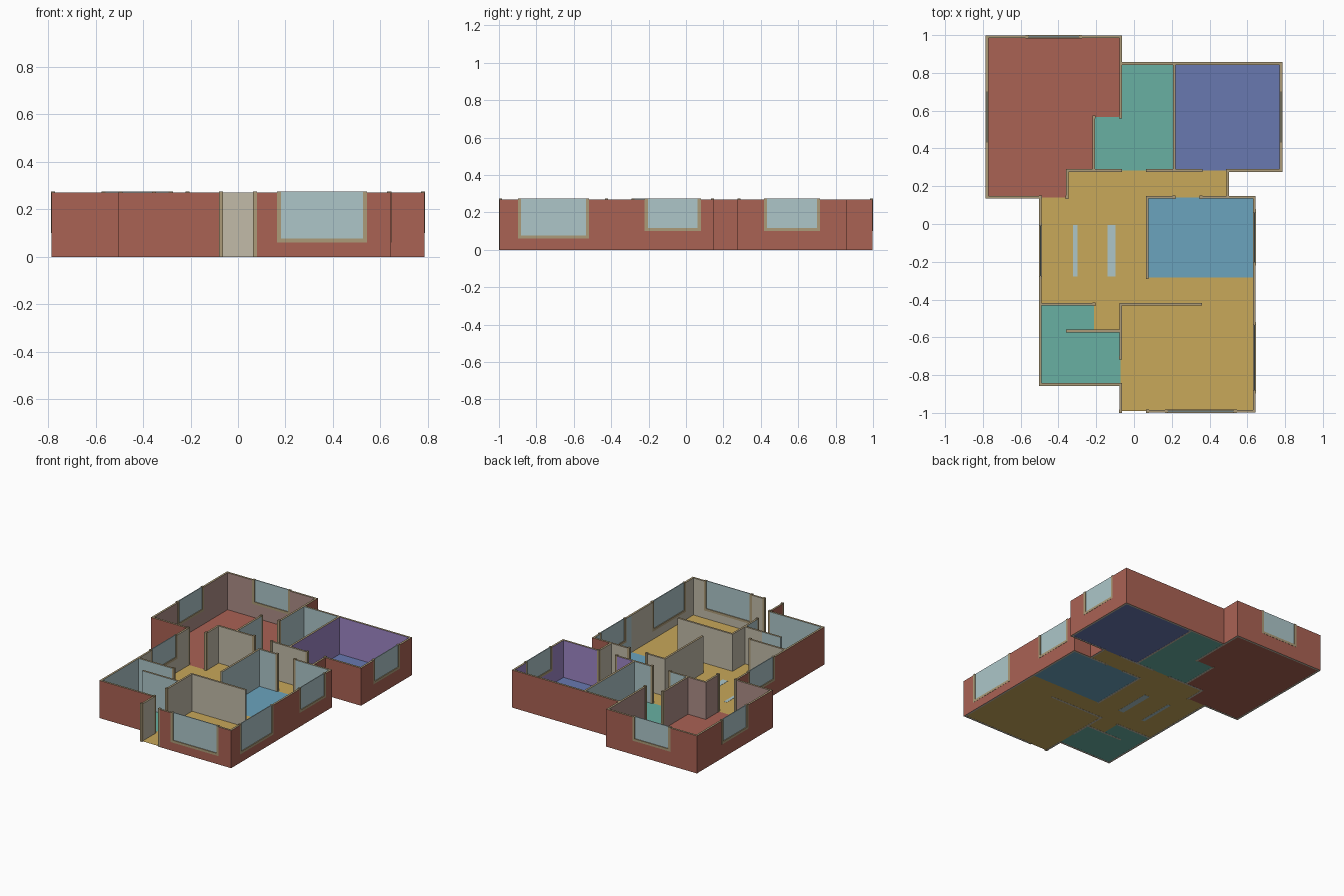
import bpy, bmesh

if "Cube" in bpy.data.objects:
    bpy.data.objects.remove(bpy.data.objects["Cube"])

U, T = 0.1416, 0.0072            # plan grid step, half wall thickness
WALL_H, TRIM_H = 0.27, 0.275

# room plan, back row first: M main bedroom, P second bedroom, B bath, K kitchen, L living
PLAN = ["MMMMM......",
        "MMMMMBBPPPP",
        "MMMMMBBPPPP",
        "MMMMBBBPPPP",
        "MMMMBBBPPPP",
        "MMMLLLLLL..",
        "..LLLLKKKK.",
        "..LLLLKKKK.",
        "..LLLLKKKK.",
        "..LLLLLLLL.",
        "..BBLLLLLL.",
        "..BBBLLLLL.",
        "..BBBLLLLL.",
        ".....LLLLL."][::-1]


def gx(k):
    return (k - 5.5) * U


def gy(k):
    return (k - 7) * U


def room(cx, cy):
    cx, cy = int(cx // 1), int(cy // 1)
    return PLAN[cy][cx] if 0 <= cx < 11 and 0 <= cy < 14 else "."


# ---- materials
MATS = {}


def material(name, rgb):
    lin = [((c / 255 + 0.055) / 1.055) ** 2.4 for c in rgb]
    m = bpy.data.materials.new(name)
    m.diffuse_color = (*lin, 1)
    m.use_nodes = True
    m.node_tree.nodes["Principled BSDF"].inputs["Base Color"].default_value = m.diffuse_color
    MATS[name] = m


material("brick red", (170, 98, 84))
material("beige wall", (194, 187, 169))
material("pink wall", (174, 142, 136))
material("pale blue", (173, 198, 201))
material("purple wall", (157, 134, 197))
material("tan trim", (172, 155, 120))
material("yellow floor", (200, 168, 90))
material("teal floor", (104, 176, 162))
material("blue floor", (107, 164, 190))
material("indigo floor", (104, 121, 176))
NAMES = list(MATS)

WALL_COL = {".": "brick red", "M": "pink wall", "P": "purple wall",
            "B": "pale blue", "K": "pale blue", "L": "beige wall"}
FLOOR_COL = {"M": "brick red", "P": "indigo floor", "B": "teal floor",
             "K": "blue floor", "L": "yellow floor"}
ROOM_NAME = {"M": "main_bedroom", "P": "second_bedroom", "B": "bathroom",
             "K": "kitchen", "L": "living_room"}


# ---- mesh helpers
def add_box(bm, lo, hi, cols):
    """Box with one colour, or a dict of face key -> colour (missing keys are left open)."""
    keys = {"-x": (0, 4, 6, 2), "+x": (1, 3, 7, 5), "-y": (0, 1, 5, 4),
            "+y": (2, 6, 7, 3), "-z": (0, 2, 3, 1), "+z": (4, 5, 7, 6)}
    if isinstance(cols, str):
        cols = {k: cols for k in keys}
    v = [bm.verts.new((hi[0] if i & 1 else lo[0], hi[1] if i & 2 else lo[1],
                       hi[2] if i & 4 else lo[2])) for i in range(8)]
    for k, col in cols.items():
        bm.faces.new([v[i] for i in keys[k]]).material_index = NAMES.index(col)
    for w in v:
        if not w.link_faces:
            bm.verts.remove(w)


def finish(bm, name):
    me = bpy.data.meshes.new(name)
    bmesh.ops.remove_doubles(bm, verts=bm.verts, dist=1e-6)
    bm.to_mesh(me)
    bm.free()
    used = sorted({p.material_index for p in me.polygons})
    for i in used:
        me.materials.append(MATS[NAMES[i]])
    idx = [used.index(p.material_index) for p in me.polygons] if len(used) else []
    for p, i in zip(me.polygons, idx):
        p.material_index = i
    bpy.context.collection.objects.link(bpy.data.objects.new(name, me))


def span(axis, line, a, b, half):
    """Footprint of a strip running along axis from a to b."""
    if axis == "y":
        c = gx(line)
        return (c - half, a), (c + half, b)
    c = gy(line)
    return (a, c - half), (b, c + half)


# ---- walls: axis, grid line, start, end, windows (centre, is_large)
WALLS = [("y", 0, 8, 14, [(11, 0)]), ("y", 2, 1, 8, [(6, 0)]), ("y", 3, 8, 9, []),
         ("y", 4, 9, 11, []), ("y", 5, 0, 1, []), ("y", 5, 2, 4, []),
         ("y", 5, 11, 14, []), ("y", 6, 5, 8, []), ("y", 7, 9, 13, []),
         ("y", 9, 8, 9, []), ("y", 10, 0, 8, [(2, 1), (6.5, 0)]),
         ("y", 11, 9, 13, [(11, 0)]),
         ("x", 14, 0, 5, [(2.5, 0)]), ("x", 13, 5, 11, []), ("x", 9, 3, 5, []),
         ("x", 9, 6, 8, []), ("x", 9, 9, 11, []), ("x", 8, 0, 2, []),
         ("x", 8, 6, 7, []), ("x", 8, 8, 10, []), ("x", 4, 2, 4, []),
         ("x", 4, 5, 8, []), ("x", 3, 3, 5, []), ("x", 1, 2, 5, []),
         ("x", 0, 6, 10, [(8, 1)])]


def build_wall(axis, line, a, b, windows):
    pos = gy if axis == "y" else gx
    other = "x" if axis == "y" else "y"

    def side(along, s):
        return room(line + s, along) if axis == "y" else room(along, line + s)

    holes = [(c - w / U, c + w / U, z) for c, w, z in
             [(c, 0.19, 0.06) if big else (c, 0.15, 0.10) for c, big in windows]]
    cuts = sorted(set(list(range(a, b + 1)) + [e for h in holes for e in h[:2]]))
    bm = bmesh.new()
    for p, q in zip(cuts, cuts[1:]):
        mid = (p + q) / 2
        top = min([z for l, r, z in holes if l < mid < r], default=WALL_H)
        cols = {"-" + other: WALL_COL[side(mid, -0.5)],
                "+" + other: WALL_COL[side(mid, 0.5)],
                "+z": "tan trim", "-z": "beige wall"}
        lo, hi = pos(p), pos(q)
        # cap the wall ends in the colour of the room they face
        for end, sgn in ((p == a, -1), (q == b, 1)):
            if end:
                k = (a if sgn < 0 else b) + 0.5 * sgn
                r0, r1 = side(k, -0.5), side(k, 0.5)
                cols[("-" if sgn < 0 else "+") + axis] = WALL_COL[r0]
                if r0 == r1:
                    lo, hi = (lo - T, hi) if sgn < 0 else (lo, hi + T)
        l, h = span(axis, line, lo, hi, T)
        add_box(bm, (*l, 0), (*h, top), cols)
    finish(bm, f"wall_{axis}{line}_{a}")

    # window frames (two posts and a sill) and glass
    for l, r, z in holes:
        bm = bmesh.new()
        w0, w1, fw = pos(l), pos(r), 0.017
        for s, e, z1 in ((w0, w0 + fw, TRIM_H), (w1 - fw, w1, TRIM_H),
                         (w0 + fw, w1 - fw, z + fw)):
            lo, hi = span(axis, line, s, e, 0.0085)
            add_box(bm, (*lo, z), (*hi, z1), "tan trim")
        finish(bm, f"window_frame_{axis}{line}_{int(l)}")
        bm = bmesh.new()
        lo, hi = span(axis, line, w0 + fw, w1 - fw, 0.003)
        add_box(bm, (*lo, z + fw), (*hi, TRIM_H), "pale blue")
        finish(bm, f"window_glass_{axis}{line}_{int(l)}")


for w in WALLS:
    build_wall(*w)

# ---- door jambs
bm = bmesh.new()
for i, j in [(2, 8), (3, 8), (4, 11), (5, 11), (5, 9), (6, 9), (8, 9), (9, 9),
             (7, 8), (8, 8), (4, 4), (5, 2), (5, 1), (5, 0), (6, 0)]:
    add_box(bm, (gx(i) - 0.0085, gy(j) - 0.0085, 0),
            (gx(i) + 0.0085, gy(j) + 0.0085, TRIM_H), "tan trim")
finish(bm, "door_jambs")

# ---- floors: one slab per run of equal cells in a plan row
for key, col in FLOOR_COL.items():
    bm = bmesh.new()
    for j, row in enumerate(PLAN):
        i = 0
        while i < 11:
            n = i
            while n < 11 and row[n] == key:
                n += 1
            if n > i:
                add_box(bm, (gx(i), gy(j), 0.0008), (gx(n), gy(j + 1), 0.004),
                        {"+z": col, "-z": col})
            i = max(n, i + 1)
    finish(bm, ROOM_NAME[key] + "_floor")

# ---- pale strips in the living room floor
bm = bmesh.new()
for x0, x1 in ((-0.3225, -0.299), (-0.14, -0.097)):
    add_box(bm, (x0, -0.277, 0), (x1, -0.004, 0.005), "pale blue")
finish(bm, "floor_strips")
